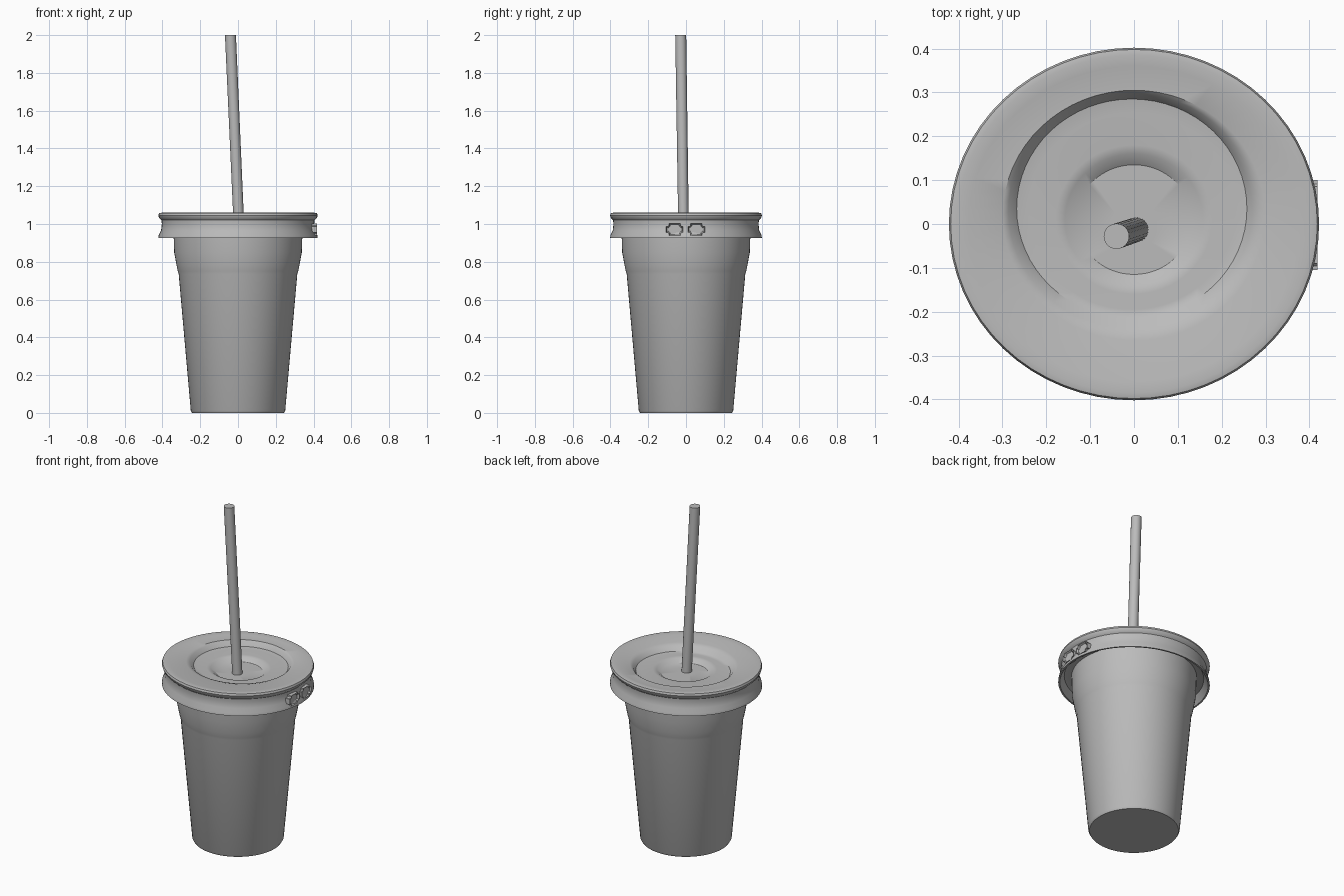
import bpy, bmesh, math

cube = bpy.data.objects.get("Cube")
if cube:
    bpy.data.objects.remove(cube)

grey = bpy.data.materials.new("plain grey")
grey.use_nodes = True
colour = (0.5, 0.5, 0.5, 1)
grey.diffuse_color = colour
grey.node_tree.nodes["Principled BSDF"].inputs["Base Color"].default_value = colour


def finish(name, bm, smooth=True):
    bmesh.ops.recalc_face_normals(bm, faces=bm.faces)
    mesh = bpy.data.meshes.new(name)
    bm.to_mesh(mesh)
    bm.free()
    obj = bpy.data.objects.new(name, mesh)
    bpy.context.collection.objects.link(obj)
    mesh.materials.append(grey)
    if smooth:
        bpy.ops.object.select_all(action="DESELECT")
        obj.select_set(True)
        bpy.context.view_layer.objects.active = obj
        bpy.ops.object.shade_smooth_by_angle(angle=math.radians(35))
    return obj


def loft(name, rings, stretch=1.0, sides=64, closed=False):
    """Skin round rings given as (radius, z, centre x, centre y)."""
    bm = bmesh.new()
    loops = []
    for r, z, *centre in rings:
        cx, cy = centre or (0, 0)
        turns = [math.tau * i / sides for i in range(sides)]
        loops.append([bm.verts.new((cx + r * stretch * math.cos(a), cy + r * math.sin(a), z))
                      for a in turns])
    pairs = list(zip(loops, loops[1:]))
    if closed:
        pairs.append((loops[-1], loops[0]))
    else:
        bm.faces.new(loops[0])
        bm.faces.new(loops[-1])
    for low, high in pairs:
        for i in range(sides):
            j = (i + 1) % sides
            bm.faces.new((low[i], low[j], high[j], high[i]))
    return finish(name, bm)


# Tapered cup with a shoulder step
loft("cup", [(0.243, 0), (0.25, 0.012), (0.314, 0.735), (0.319, 0.75), (0.325, 0.78),
             (0.338, 0.85), (0.342, 0.98)])

# Lid: flared skirt, pinched neck, rolled rim, stepped off-centre recess
lid = loft("lid", [
    (0.345, 0.97), (0.37, 0.965), (0.393, 0.925), (0.402, 0.925), (0.400, 0.94),
    (0.388, 0.965), (0.384, 1.0), (0.386, 1.02), (0.398, 1.032), (0.402, 1.045),
    (0.398, 1.057), (0.385, 1.06), (0.36, 1.055), (0.285, 1.053, 0, 0.02),
    (0.268, 1.045, -0.005, 0.03), (0.25, 1.022, -0.005, 0.035),
    (0.225, 1.018, -0.005, 0.03), (0.17, 1.022, 0, 0.01), (0.15, 1.018, 0, 0.01),
    (0.125, 1.0, 0, 0.01), (0.05, 1.0, 0, -0.01)], stretch=1.05)

# Two embossed press tabs on the left-hand skirt, each with a raised border
for side, y in (("front", -0.06), ("rear", 0.055)):
    bm = bmesh.new()
    bmesh.ops.create_cube(bm, size=1)
    for v in bm.verts:
        v.co = (0.404 + v.co.x * 0.03, y + v.co.y * 0.09, 0.971 + v.co.z * 0.062)
    bmesh.ops.bevel(bm, geom=[e for e in bm.edges if abs((e.verts[0].co - e.verts[1].co).x) > 0.02],
                    offset=0.015, segments=3, affect="EDGES")
    bm.normal_update()
    outer = [f for f in bm.faces if f.normal.x > 0.9]
    bmesh.ops.inset_region(bm, faces=outer, thickness=0.008, depth=0)
    bmesh.ops.translate(bm, vec=(-0.01, 0, 0), verts=outer[0].verts)
    finish(side + "_press_tab", bm, smooth=False)

# Leaning straw with level ends
loft("straw", [(0.028, 0.99, 0.005, -0.013), (0.029, 2.0, -0.04, -0.028)], sides=24)
